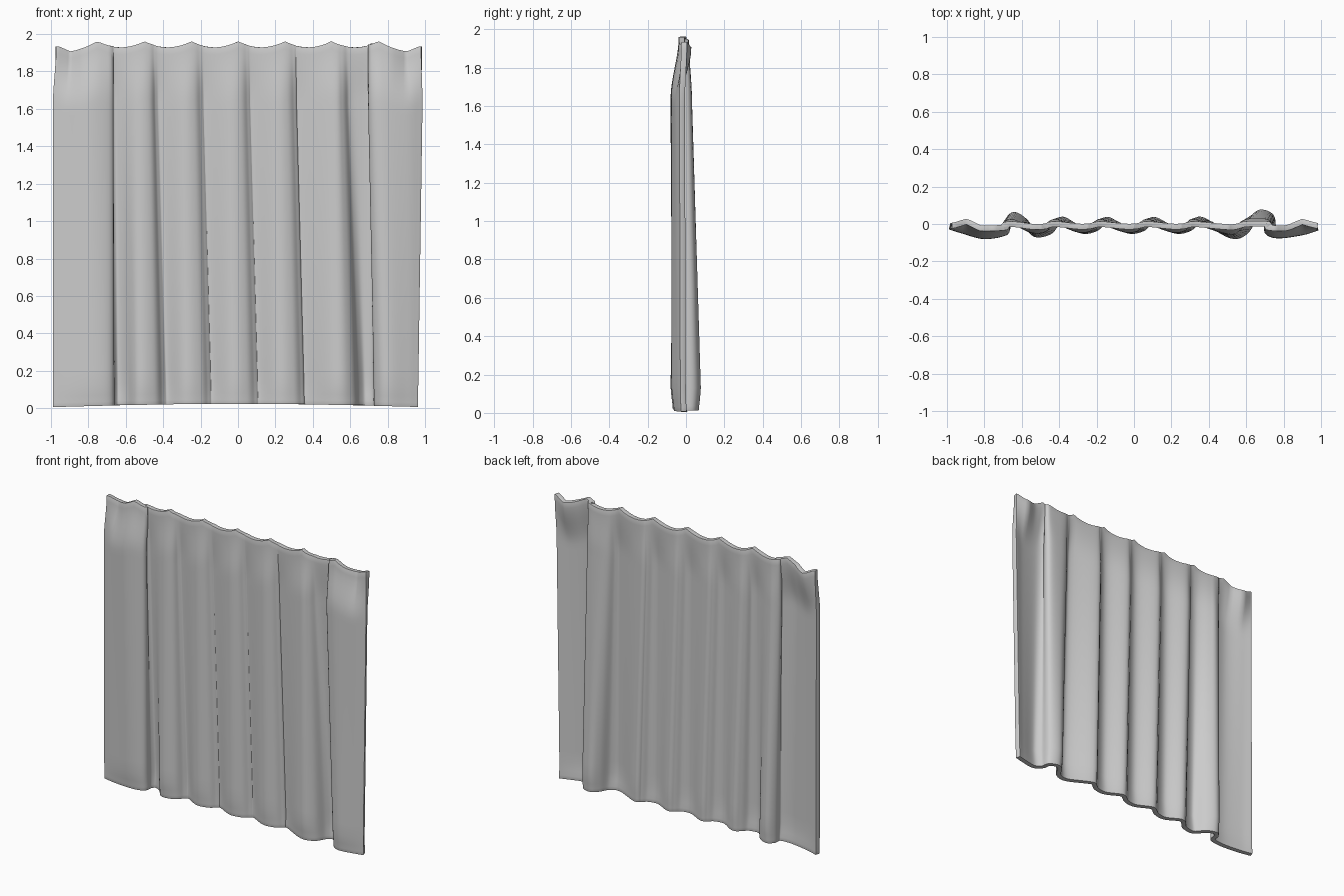
import bpy, bmesh, math
from mathutils import Vector

if "Cube" in bpy.data.objects:
    bpy.data.objects.remove(bpy.data.objects["Cube"])

# Fold outline seen from above: (x, y) at the hem, (x, y) just under the heading
keys = [(-.985, -.01, -.985, -.015), (-.90, -.035, -.92, -.035), (-.77, -.055, -.80, -.066),
        (-.685, -.04, -.685, -.045), (-.672, .02, -.695, -.01), (-.64, .052, -.66, .012),
        (-.585, .02, -.62, 0), (-.53, -.055, -.54, -.035), (-.45, -.043, -.48, -.03),
        (-.41, .005, -.45, 0), (-.37, .024, -.41, .01)]
for c in (-.28, -.03, .22):                       # shallow repeating pleats
    keys += [(c, -.036, c - .02, -.03), (c + .075, -.026, c + .04, -.026),
             (c + .115, .008, c + .075, 0), (c + .15, .022, c + .11, .01)]
keys += [(.52, -.064, .50, -.04), (.60, -.043, .55, -.03), (.64, .03, .585, .005),
         (.68, .066, .64, .016), (.735, .042, .72, .008), (.748, -.02, .712, -.04),
         (.80, -.06, .77, -.062), (.90, -.035, .90, -.045), (.957, -.015, .982, -.02)]


def spline(points, steps):
    """Catmull-Rom curve through the keys."""
    p = [Vector(q) for q in points]
    p = [2 * p[0] - p[1]] + p + [2 * p[-1] - p[-2]]
    out = []
    for i in range(1, len(p) - 2):
        a, b, c, d = p[i - 1:i + 3]
        for k in range(steps):
            t = k / steps
            out.append(.5 * (2 * b + (c - a) * t + (2 * a - 5 * b + 4 * c - d) * t ** 2
                             + (3 * b - a - 3 * c + d) * t ** 3))
    return out + [p[-2]]


def top_height(x):
    """Scalloped heading hung from hooks every quarter unit."""
    a = abs(x)
    if a < .75:
        return 1.962 - .033 * abs(math.sin(math.pi * x / .25)) ** .8
    if a < .91:
        return 1.962 - .055 * math.sin((a - .75) / .16 * math.pi / 2)
    return 1.907 + .026 * min(1, (a - .91) / .06)


def smooth(t):
    t = max(0, min(1, t))
    return t * t * (3 - 2 * t)


# Curtain sheet
heights = [0, .012, .03, .06] + [.1 + .05 * i for i in range(14)] + \
          [.8 + .02 * i for i in range(10)] + [1]
bm = bmesh.new()
columns = []
for xb, yb, xu, yu in spline([Vector(k) for k in keys], 6):
    z0 = .005 + .018 * (1 - xb * xb)
    z1 = top_height(xu)
    y_top = yu * .3 - .004 + .03 * max(0, 1 - abs(abs(xu) - .9) / .08)
    col = []
    for h in heights:
        f = min(1, h / .84)
        x = xb + (xu - xb) * f
        y = yb + (yu - yb) * f
        y *= .8 + .2 * smooth(h / .06)            # hem draws in
        g = smooth((h - .84) / .16)
        y += (y_top - y) * g
        x -= .012 * g * smooth((abs(x) - .8) / .2) * math.copysign(1, x) * (x < 0)
        col.append(bm.verts.new((x, y, z0 + (z1 - z0) * h)))
    columns.append(col)
for a, b in zip(columns, columns[1:]):
    for i in range(len(heights) - 1):
        bm.faces.new((a[i], b[i], b[i + 1], a[i + 1]))
mesh = bpy.data.meshes.new("curtain")
bm.to_mesh(mesh)
bm.free()
curtain = bpy.data.objects.new("curtain", mesh)
bpy.context.collection.objects.link(curtain)

# Cloth thickness with a softened rim
solid = curtain.modifiers.new("thickness", 'SOLIDIFY')
solid.thickness = .03
solid.offset = 0
bevel = curtain.modifiers.new("soft_rim", 'BEVEL')
bevel.width = .008
bevel.segments = 2
bevel.limit_method = 'ANGLE'
bevel.angle_limit = math.radians(65)
bpy.context.view_layer.objects.active = curtain
curtain.select_set(True)
bpy.ops.object.shade_smooth()
